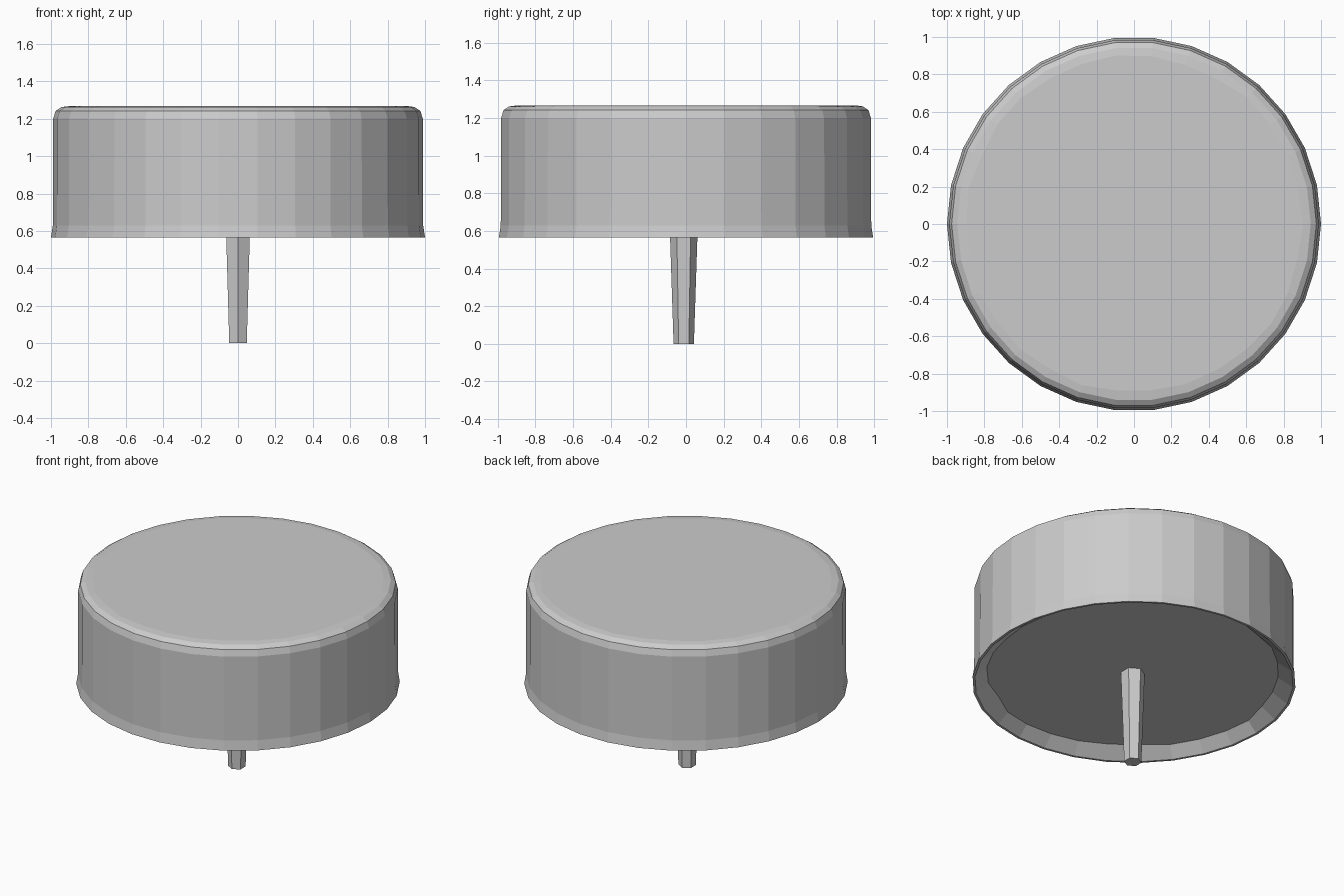
import bpy, bmesh, math, random

if "Cube" in bpy.data.objects:
    bpy.data.objects.remove(bpy.data.objects["Cube"])

random.seed(4)


def lathe(name, profile, sides, start=0.0, centre_y=0.0, jitter=None):
    """Stack polygon rings (radius, z) into a closed faceted solid."""
    bm = bmesh.new()
    rings = []
    for k, (r, z) in enumerate(profile):
        ring = []
        for i in range(sides):
            a = start + 2 * math.pi * i / sides
            rr = r + (random.uniform(-1, 1) * jitter[k] if jitter else 0)
            ring.append(bm.verts.new((rr * math.cos(a), centre_y + rr * math.sin(a), z)))
        rings.append(ring)
    for lo, hi in zip(rings, rings[1:]):
        for i in range(sides):
            j = (i + 1) % sides
            bm.faces.new((lo[i], lo[j], hi[j], hi[i]))
    bm.faces.new(rings[0][::-1])
    bm.faces.new(rings[-1])
    bmesh.ops.recalc_face_normals(bm, faces=bm.faces)
    mesh = bpy.data.meshes.new(name)
    bm.to_mesh(mesh)
    bm.free()
    obj = bpy.data.objects.new(name, mesh)
    bpy.context.collection.objects.link(obj)
    return obj


# Drum: recessed underside, chipped inner slope, flared lip, wall, rounded top
drum_profile = [
    (0.905, 0.633), (0.985, 0.565), (1.0, 0.565), (0.99, 0.63),
    (0.988, 1.20), (0.975, 1.242), (0.945, 1.262), (0.90, 1.268),
]
drum = lathe("drum", drum_profile, 30,
             jitter=[0.02, 0, 0, 0, 0, 0, 0, 0.008])

# Stem: tapered six-sided post reaching up into the recess
stem = lathe("stem", [(0.054, 0.0), (0.075, 0.64)], 6,
             start=math.pi / 6, centre_y=-0.012)
